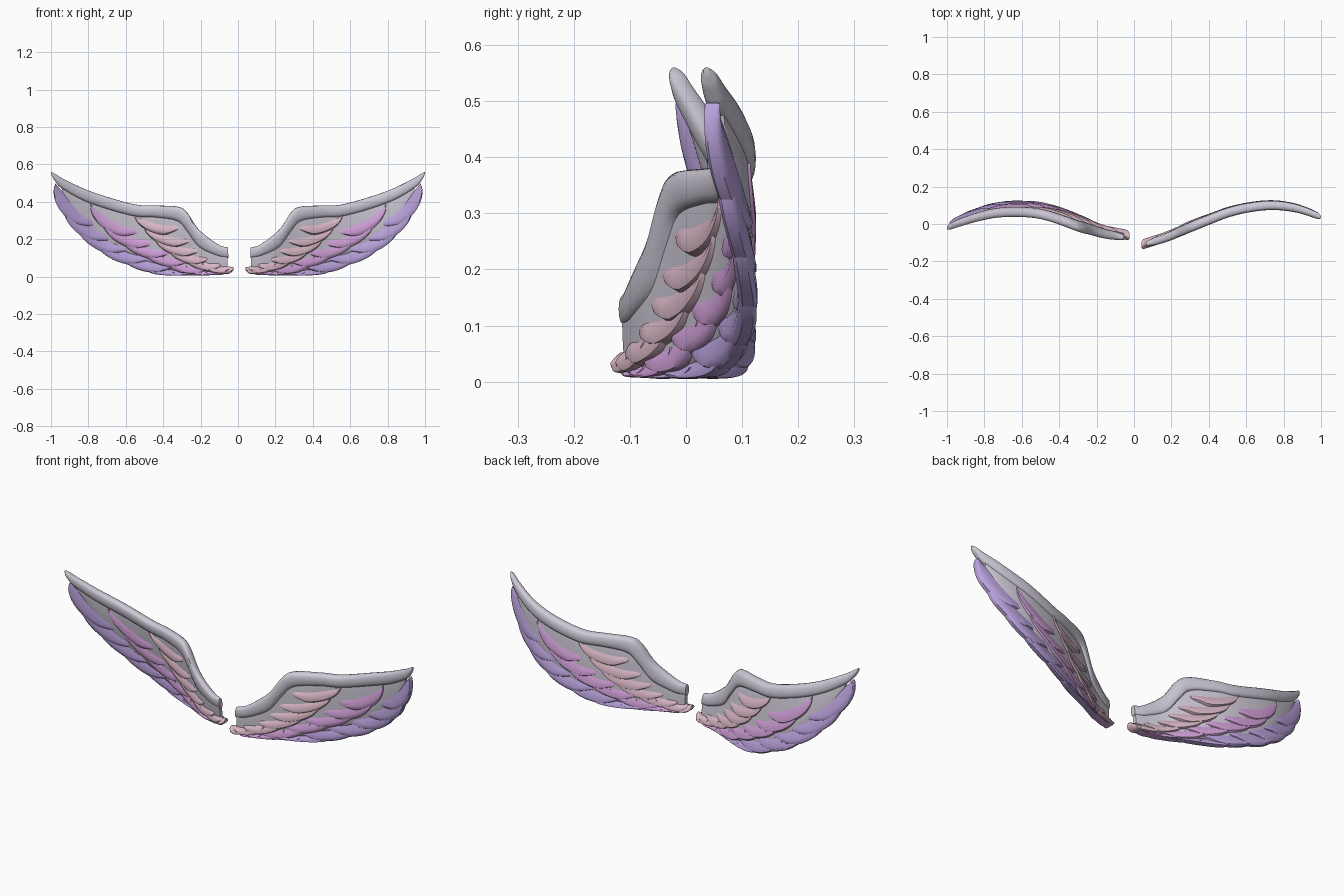
import bpy, bmesh, math

if "Cube" in bpy.data.objects:
    bpy.data.objects.remove(bpy.data.objects["Cube"])

def hermite(xs, ys, x):
    """Smooth interpolation through a few points."""
    x = min(max(x, xs[0]), xs[-1])
    i = max(k for k in range(len(xs) - 1) if xs[k] <= x)
    slope = lambda a, b: (ys[b] - ys[a]) / (xs[b] - xs[a])
    m0 = slope(max(i - 1, 0), i + 1)
    m1 = slope(i, min(i + 2, len(xs) - 1))
    d = xs[i + 1] - xs[i]
    t = (x - xs[i]) / d
    return ((2*t**3 - 3*t**2 + 1) * ys[i] + (t**3 - 2*t**2 + t) * d * m0
            + (3*t**2 - 2*t**3) * ys[i + 1] + (t**3 - t**2) * d * m1)

# Sweep of each wing seen from the top, and height of the leading edge
SX = [0.04, 0.18, 0.30, 0.40, 0.50, 0.61, 0.74, 0.87, 1.0]
SWEEP = {"right": [-.115, -.07, -.018, .022, .06, .087, .10, .083, .037],
         "left": [-.077, -.052, -.015, .022, .052, .065, .06, .028, -.02]}
LEAD = [.13, .19, .32, .345, .35, .36, .40, .46, .55]
LEAN = {"right": 0.04, "left": 0.15}

def place(p, side):
    """Bend a flat wing point (x, thickness, z) into its final place."""
    x, y, z = p
    if z < 0.03:
        z = 0.03 * math.exp((z - 0.03) / 0.03)
    y += hermite(SX, SWEEP[side], x) - LEAN[side] * (z - hermite(SX, LEAD, x))
    if side == "left":
        x = -(0.025 + (x - 0.04) * 0.975 / 0.96)
    return (x, y, z)

def add_rings(bm, rings, side):
    """Skin a list of closed rings and cap both ends."""
    vs = [[bm.verts.new(place(p, side)) for p in r] for r in rings]
    n = len(vs[0])
    for a, b in zip(vs, vs[1:]):
        for k in range(n):
            bm.faces.new((a[k], a[(k + 1) % n], b[(k + 1) % n], b[k]))
    bm.faces.new(vs[0])
    bm.faces.new(vs[-1])

def finish(bm, name, color):
    bmesh.ops.recalc_face_normals(bm, faces=bm.faces)
    me = bpy.data.meshes.new(name)
    bm.to_mesh(me)
    bm.free()
    ob = bpy.data.objects.new(name, me)
    bpy.context.collection.objects.link(ob)
    mat = bpy.data.materials.get(color[0]) or bpy.data.materials.new(color[0])
    mat.diffuse_color = (*color[1], 1)
    mat.use_nodes = True
    mat.node_tree.nodes["Principled BSDF"].inputs["Base Color"].default_value = mat.diffuse_color
    me.materials.append(mat)
    bpy.ops.object.select_all(action='DESELECT')
    ob.select_set(True)
    bpy.context.view_layer.objects.active = ob
    bpy.ops.object.shade_smooth_by_angle(angle=math.radians(42))

def loft(name, stations, side, color, steps=6, power=0.75):
    """Rounded bar through stations of (top x, top z, bottom x, bottom z, half thickness)."""
    idx = list(range(len(stations)))
    cols = list(zip(*stations))
    rings = []
    for s in range((len(stations) - 1) * steps + 1):
        tx, tz, bx, bz, h = [hermite(idx, c, s / steps) for c in cols]
        ring = []
        for k in range(16):
            a = 2 * math.pi * k / 16
            c = math.copysign(abs(math.cos(a)) ** power, math.cos(a)) / 2
            d = math.copysign(abs(math.sin(a)) ** power, math.sin(a))
            ring.append(((tx + bx) / 2 + (tx - bx) * c, h * d, (tz + bz) / 2 + (tz - bz) * c))
        rings.append(ring)
    bm = bmesh.new()
    add_rings(bm, rings, side)
    finish(bm, name, color)

# Feather cross-section: thin upper edge, thick rounded lower edge
SECTION = [(0, .3), (.3, .72), (.65, 1), (.88, .95), (1, .55)]

def add_feather(bm, tip, angle, length, width, half, side):
    a = math.radians(angle)
    ux, uz = math.cos(a), math.sin(a)
    rings = []
    for i in range(15):
        t = 1 - (1 - i / 14) ** 1.5
        w = width * min(1, .45 + 2.2 * t) * max(1 - t ** 4, 0.004) ** 0.6
        h = half * (1 - 0.25 * t ** 4) * min(1, .6 + 4 * t)
        sag = -0.05 * length * math.sin(math.pi * t)
        pts = [(v, s) for v, s in SECTION] + [(v, -s) for v, s in reversed(SECTION)]
        ring = []
        for v, s in pts:
            across = sag - w * v
            along = (t - 1) * length
            ring.append((tip[0] + ux * along - uz * across, h * s,
                         tip[1] + uz * along + ux * across))
        rings.append(ring)
    add_rings(bm, rings, side)

GREY = ("lavender_grey", (.62, .59, .68))
# Feather rows: half thickness, colour, then (tip x, tip z, angle, length, width)
ROWS = {
    "outer_feathers": (.018, ("purple", (.50, .37, .73)), [
        (.975, .497, 42, .30, .085), (.93, .39, 34, .30, .08), (.865, .295, 26, .30, .075),
        (.77, .203, 17, .30, .07), (.65, .137, 12, .30, .065), (.52, .07, 8, .28, .055),
        (.36, .025, 4, .2, .03)]),
    "middle_feathers": (.022, ("magenta", (.65, .36, .70)), [
        (.79, .39, 27, .29, .08), (.73, .305, 22, .29, .075), (.64, .232, 18, .28, .07),
        (.53, .168, 15, .26, .065), (.41, .112, 13, .24, .06), (.29, .062, 10, .18, .05),
        (.19, .03, 5, .11, .03)]),
    "inner_feathers": (.027, ("dusty_pink", (.69, .47, .56)), [
        (.56, .33, 13, .24, .062), (.51, .27, 15, .25, .06), (.455, .215, 15, .24, .06),
        (.385, .163, 15, .22, .055), (.30, .117, 13, .20, .052), (.205, .08, 10, .15, .045),
        (.125, .052, 0, .085, .04)]),
}
ARM = [(.068, .155, .066, .10, .014), (.12, .172, .125, .11, .022), (.22, .25, .22, .155, .026),
       (.285, .345, .28, .235, .028), (.335, .374, .335, .295, .028), (.45, .38, .45, .315, .027),
       (.57, .388, .58, .325, .026), (.79, .455, .805, .395, .024), (.93, .52, .94, .47, .02),
       (.985, .553, .982, .515, .016), (1.0, .56, .998, .545, .006)]
WEB = [(.07, .13, .07, .035, .010), (.14, .16, .14, .02, .013), (.23, .22, .24, .015, .014),
       (.30, .31, .36, .03, .014), (.45, .35, .52, .085, .014), (.58, .36, .66, .16, .014),
       (.70, .39, .77, .24, .013), (.82, .43, .86, .33, .012), (.95, .51, .94, .45, .008)]

for side in ("left", "right"):
    # leading edge arm and the grey web behind the feathers
    loft(side + "_wing_arm", ARM, side, GREY)
    loft(side + "_wing_web", WEB, side, GREY, power=0.55)
    # three overlapping rows of feathers
    for row, (half, color, feathers) in ROWS.items():
        bm = bmesh.new()
        for x, z, ang, length, width in feathers:
            add_feather(bm, (x, z), ang, length, width, half, side)
        finish(bm, f"{side}_{row}", color)
